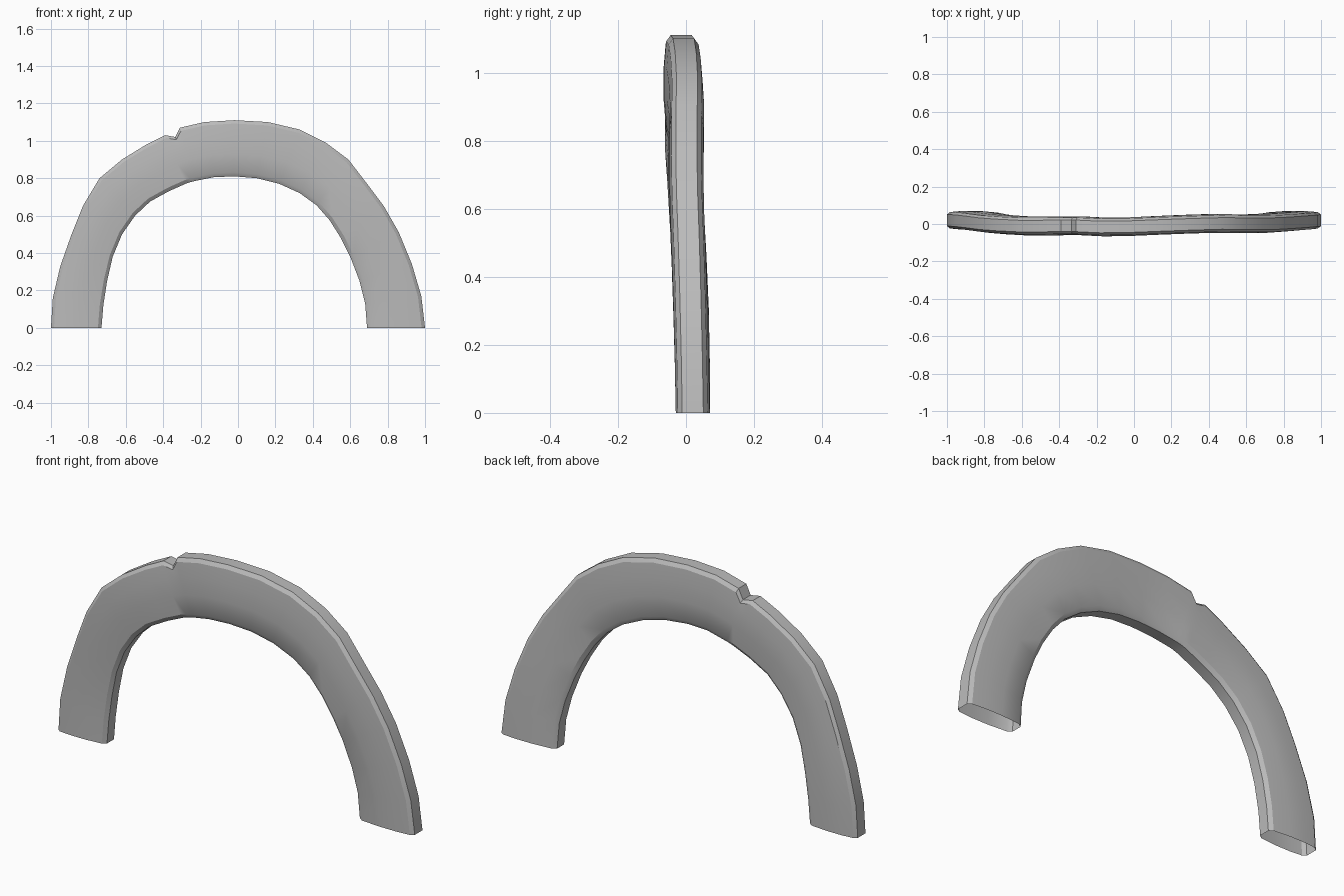
import bpy, bmesh, math

if "Cube" in bpy.data.objects:
    bpy.data.objects.remove(bpy.data.objects["Cube"])

# Outer and inner outlines (x, z), paired from the left foot to the right foot
OUTER = [(-1, 0), (-.99, .16), (-.95, .33), (-.89, .5), (-.83, .65), (-.74, .80), (-.62, .90),
         (-.49, .98), (-.39, 1.03), (-.335, 1.02), (-.31, 1.07), (-.18, 1.10), (-.02, 1.11),
         (.16, 1.10), (.33, 1.06), (.47, .99), (.59, .90), (.69, .77), (.78, .65), (.86, .51),
         (.93, .34), (.98, .17), (1, 0)]
INNER = [(-.73, 0), (-.72, .12), (-.70, .25), (-.67, .38), (-.62, .5), (-.55, .6), (-.47, .675),
         (-.37, .73), (-.28, .77), (-.25, .78), (-.22, .787), (-.13, .805), (-.02, .81),
         (.1, .80), (.22, .77), (.33, .72), (.42, .655), (.49, .575), (.55, .48), (.60, .38),
         (.65, .25), (.68, .13), (.69, 0)]
# Sideways wave of the band
CENTRE = [.02, .02, .017, .01, .002, -.005, -.011, -.011, -.009, -.009, -.01, -.016, -.014,
          -.007, -.001, .003, .002, .001, .003, .008, .013, .017, .02]
# Cross-section: (distance from outer to inner edge, half-thickness factor)
HALF = [(0, -.031), (.06, -.044), (.3, -.05), (.6, -.05), (.93, -.042), (1, -.028)]
SECTION = HALF + [(t, -y) for t, y in reversed(HALF)]
NOTCH = 9

bm = bmesh.new()
rings = []
for i, (o, n, c) in enumerate(zip(OUTER, INNER, CENTRE)):
    ring = []
    for t, y in SECTION:
        ox, oz = o
        if i == NOTCH and t > .1:      # keep the notch at the rim only
            ox, oz = -.35, 1.05
        ring.append(bm.verts.new((ox + (n[0] - ox) * t, y + c, oz + (n[1] - oz) * t)))
    rings.append(ring)
for a, b in zip(rings, rings[1:]):
    for j in range(len(a)):
        k = (j + 1) % len(a)
        bm.faces.new((a[j], a[k], b[k], b[j]))
bmesh.ops.recalc_face_normals(bm, faces=bm.faces)
# Tube is open at the feet: make sure normals point outwards
bm.faces.ensure_lookup_table()
if sum(f.normal.y * f.calc_center_median().y for f in bm.faces) < 0:
    bmesh.ops.reverse_faces(bm, faces=bm.faces)

mesh = bpy.data.meshes.new("arch_band")
bm.to_mesh(mesh)
bm.free()
arch = bpy.data.objects.new("arch_band", mesh)
bpy.context.collection.objects.link(arch)

grey = bpy.data.materials.new("plain grey")
grey.diffuse_color = (.5, .5, .5, 1)
grey.use_nodes = True
grey.node_tree.nodes["Principled BSDF"].inputs["Base Color"].default_value = grey.diffuse_color
mesh.materials.append(grey)

bpy.context.view_layer.objects.active = arch
arch.select_set(True)
bpy.ops.object.shade_smooth_by_angle(angle=math.radians(30))
